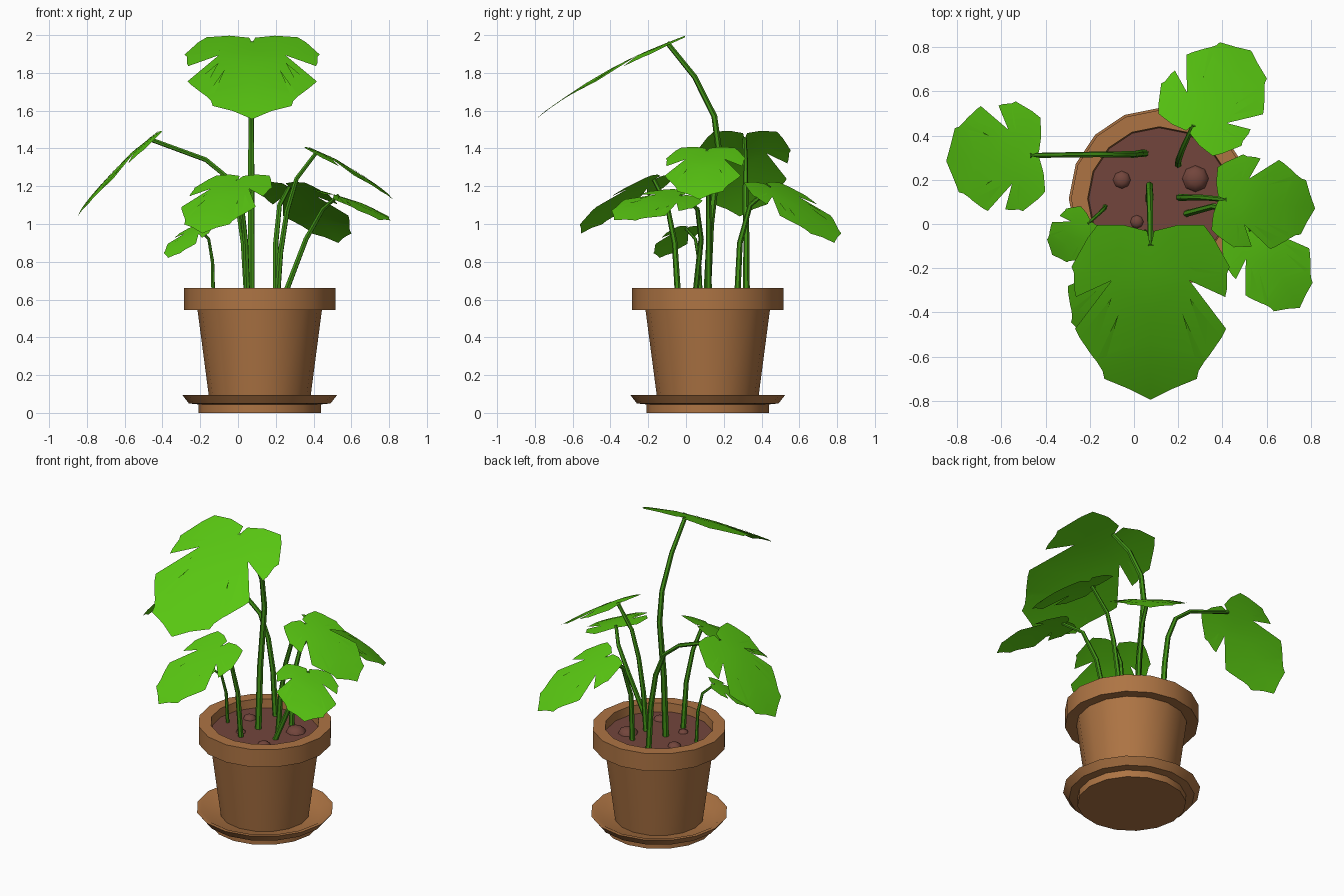
import bpy, bmesh, math
from mathutils import Vector

if "Cube" in bpy.data.objects:
    bpy.data.objects.remove(bpy.data.objects["Cube"])

CX, CY = 0.115, 0.115          # pot axis


def mat(name, rgb):
    m = bpy.data.materials.new(name)
    m.diffuse_color = (*rgb, 1)
    m.use_nodes = True
    m.node_tree.nodes["Principled BSDF"].inputs["Base Color"].default_value = m.diffuse_color
    return m


LEAF = mat("leaf green", (0.10, 0.58, 0.006))
STEM = mat("stem green", (0.055, 0.30, 0.008))
CLAY = mat("terracotta", (0.42, 0.175, 0.057))
SOIL = mat("soil brown", (0.17, 0.06, 0.045))


def finish(bm, name, material, angle=40, fix=True):
    if fix:
        bmesh.ops.recalc_face_normals(bm, faces=bm.faces)
    me = bpy.data.meshes.new(name)
    bm.to_mesh(me)
    bm.free()
    me.materials.append(material)
    ob = bpy.data.objects.new(name, me)
    bpy.context.collection.objects.link(ob)
    bpy.ops.object.select_all(action='DESELECT')
    ob.select_set(True)
    bpy.context.view_layer.objects.active = ob
    bpy.ops.object.shade_smooth_by_angle(angle=math.radians(angle))
    return ob


def skin(bm, rings):
    for a, b in zip(rings, rings[1:]):
        n = len(a)
        for i in range(n):
            j = (i + 1) % n
            bm.faces.new((a[i], a[j], b[j], b[i]))


def lathe(name, profile, material, sides=16):
    bm = bmesh.new()
    rings = []
    for r, z in profile:
        rings.append([bm.verts.new((CX + r * math.cos(2 * math.pi * i / sides),
                                    CY + r * math.sin(2 * math.pi * i / sides), z))
                      for i in range(sides)])
    skin(bm, rings)
    bm.faces.new(rings[0])
    bm.faces.new(rings[-1])
    return finish(bm, name, material)


def stem(name, pts, r0, r1, sides=6):
    pts = [Vector(p) for p in pts]
    bm = bmesh.new()
    rings = []
    for k, p in enumerate(pts):
        t = (pts[min(k + 1, len(pts) - 1)] - pts[max(k - 1, 0)]).normalized()
        ref = Vector((0.6, 0.8, 0)) if abs(t.z) > 0.3 else Vector((0, 0, 1))
        a = t.cross(ref).normalized()
        b = t.cross(a)
        r = r0 + (r1 - r0) * k / (len(pts) - 1)
        rings.append([bm.verts.new(p + r * (a * math.cos(q) + b * math.sin(q)))
                      for q in (2 * math.pi * i / sides for i in range(sides))])
    skin(bm, rings)
    bm.faces.new(rings[0])
    bm.faces.new(rings[-1])
    return finish(bm, name, material=STEM, angle=50)


# Half outline of a split leaf, unit length, from the back notch to the tip
HALF = [(0.02, -0.09), (0.15, -0.125), (0.30, -0.12), (0.355, -0.04), (0.445, 0.14),
        (0.43, 0.18), (0.21, 0.125), (0.43, 0.275), (0.42, 0.325), (0.22, 0.21),
        (0.425, 0.53), (0.40, 0.585), (0.22, 0.32), (0.33, 0.70), (0.305, 0.735),
        (0.18, 0.42), (0.27, 0.80), (0.26, 0.855), (0.125, 0.92)]
RIB = [1.0, 0.8, 0.6, 0.42, 0.28, 0.14, 0.0]


def leaf(name, base, tip, roll=0.0):
    base, tip = Vector(base), Vector(tip)
    length = (tip - base).length
    d = (tip - base).normalized()
    r = d.cross(Vector((0, 0, 1))).normalized()
    n = r.cross(d)
    r, n = (r * math.cos(roll) + n * math.sin(roll),
            n * math.cos(roll) - r * math.sin(roll))
    bm = bmesh.new()
    rib = [bm.verts.new((0, v, 0)) for v in RIB]
    for s in (1, -1):
        side = [bm.verts.new((s * u, v, 0)) for u, v in HALF]
        loop = side + rib
        bm.faces.new(loop if s > 0 else loop[::-1])
    bmesh.ops.triangulate(bm, faces=bm.faces[:])
    # arch along the rib, sides drooping
    for v in bm.verts:
        u, w = v.co.x, v.co.y
        h = 0.16 * (w - w * w) + 0.06 * abs(u) - 0.28 * u * u
        v.co = base + length * (r * u + d * w + n * h)
    for f in bm.faces:
        f.normal_update()
        if f.normal.dot(n) < 0:
            f.normal_flip()
    return finish(bm, name, LEAF, angle=60, fix=False)


# Pot, saucer and soil
lathe("saucer", [(0, 0), (0.325, 0), (0.325, 0.045), (0.375, 0.05), (0.41, 0.095),
                 (0.385, 0.095), (0.33, 0.06), (0, 0.06)][1:-1], CLAY)
lathe("pot", [(0.265, 0.055), (0.33, 0.55), (0.40, 0.545), (0.40, 0.66),
              (0.325, 0.66), (0.318, 0.58)], CLAY)
lathe("soil", [(0.318, 0.585), (0.32, 0.605)], SOIL)

# Soil lumps
for i, (x, y, r) in enumerate([(-0.055, 0.20, 0.04), (0.278, 0.205, 0.06),
                               (0.013, 0.01, 0.03), (0.23, -0.06, 0.04)]):
    bm = bmesh.new()
    bmesh.ops.create_uvsphere(bm, u_segments=8, v_segments=6, radius=r)
    for v in bm.verts:
        v.co = Vector((x, y, 0.605)) + Vector((v.co.x, v.co.y, v.co.z * 0.6))
    finish(bm, f"soil_lump_{i + 1}", SOIL)

# Stem path (ends at the leaf joint), leaf tip, leaf roll
PLANTS = [
    ("tall", [(0.07, 0.11, 0.58), (0.07, 0.13, 1.0), (0.07, 0.175, 1.38),
              (0.07, 0.15, 1.57), (0.073, 0.045, 1.78), (0.075, -0.1, 1.96)],
     (0.075, -0.795, 1.555), 0, 0.02),
    ("left", [(0.05, 0.32, 0.58), (0.03, 0.32, 0.9), (0.0, 0.315, 1.1),
              (-0.06, 0.315, 1.25), (-0.17, 0.315, 1.34), (-0.47, 0.31, 1.45)],
     (-0.85, 0.285, 1.04), 0, 0.018),
    ("back", [(0.2, 0.27, 0.58), (0.2, 0.285, 0.9), (0.22, 0.34, 1.1),
              (0.27, 0.45, 1.195)],
     (0.53, 0.785, 0.9), 0, 0.017),
    ("right", [(0.205, 0.12, 0.58), (0.225, 0.12, 0.85), (0.26, 0.12, 1.07),
               (0.31, 0.12, 1.24), (0.42, 0.11, 1.385)],
     (0.82, 0.07, 1.13), 0, 0.017),
    ("front_right", [(0.23, 0.045, 0.58), (0.36, 0.08, 0.92), (0.45, 0.06, 1.08),
                     (0.53, -0.03, 1.15)],
     (0.75, -0.38, 1.02), 0.25, 0.016),
    ("front_left", [(0.05, -0.04, 0.58), (0.04, -0.06, 0.9), (0.02, -0.1, 1.1),
                    (0.0, -0.17, 1.235)],
     (-0.19, -0.555, 0.95), 0, 0.017),
    ("small", [(-0.13, 0.08, 0.58), (-0.135, 0.07, 0.8), (-0.155, 0.05, 0.92),
               (-0.21, 0.0, 0.975)],
     (-0.37, -0.14, 0.82), 0, 0.011),
]
for name, path, tip, roll, r in PLANTS:
    stem(name + "_stem", path, r, r * 0.65)
    leaf(name + "_leaf", path[-1], tip, roll)
